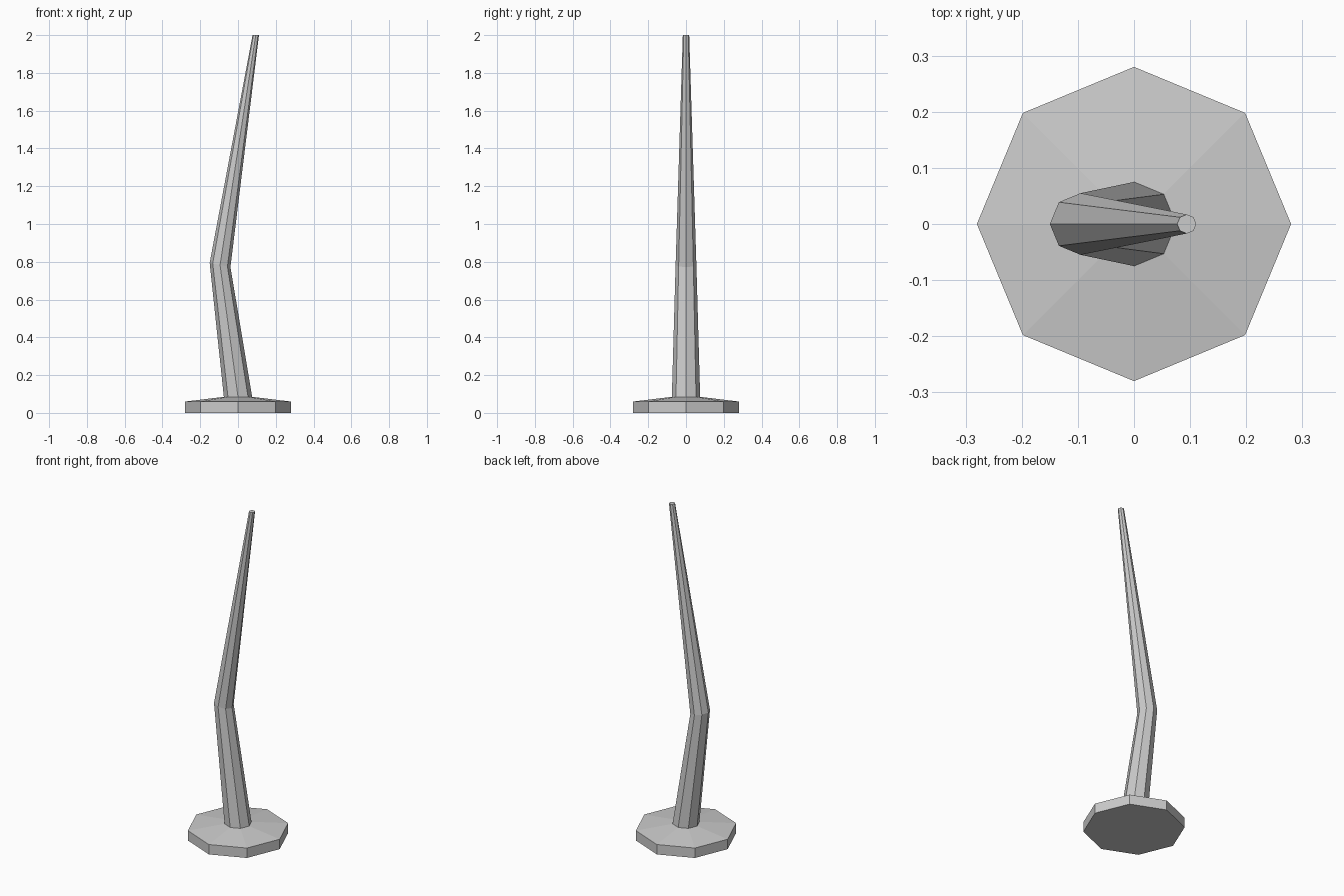
import bpy, bmesh
from math import cos, sin, tau

if "Cube" in bpy.data.objects:
    bpy.data.objects.remove(bpy.data.objects["Cube"])

SIDES = 8


def loft(name, rings, cap_start=True, cap_end=True):
    """Skin octagonal rings given as (centre_x, centre_z, radius, tilt slope)."""
    bm = bmesh.new()
    loops = []
    for cx, cz, r, tilt in rings:
        loop = []
        for i in range(SIDES):
            a = tau * i / SIDES
            loop.append(bm.verts.new((cx + r * cos(a), r * sin(a), cz + tilt * r * cos(a))))
        loops.append(loop)
    for low, high in zip(loops, loops[1:]):
        for i in range(SIDES):
            j = (i + 1) % SIDES
            bm.faces.new((low[i], low[j], high[j], high[i]))
    if cap_start:
        bm.faces.new(loops[0][::-1])
    if cap_end:
        bm.faces.new(loops[-1])
    mesh = bpy.data.meshes.new(name)
    bm.to_mesh(mesh)
    bm.free()
    obj = bpy.data.objects.new(name, mesh)
    bpy.context.collection.objects.link(obj)
    return obj


# Octagonal foot with a shallow sloped top, open where the post joins
loft("base_plate", [(0, 0, 0.28, 0), (0, 0.06, 0.28, 0), (0, 0.085, 0.075, 0)],
     cap_end=False)

# Tapered post with one bend
loft("bent_post", [(0, 0.085, 0.075, 0), (-0.095, 0.783, 0.055, -0.2),
                   (0.094, 2.0, 0.017, 0)], cap_start=False)
